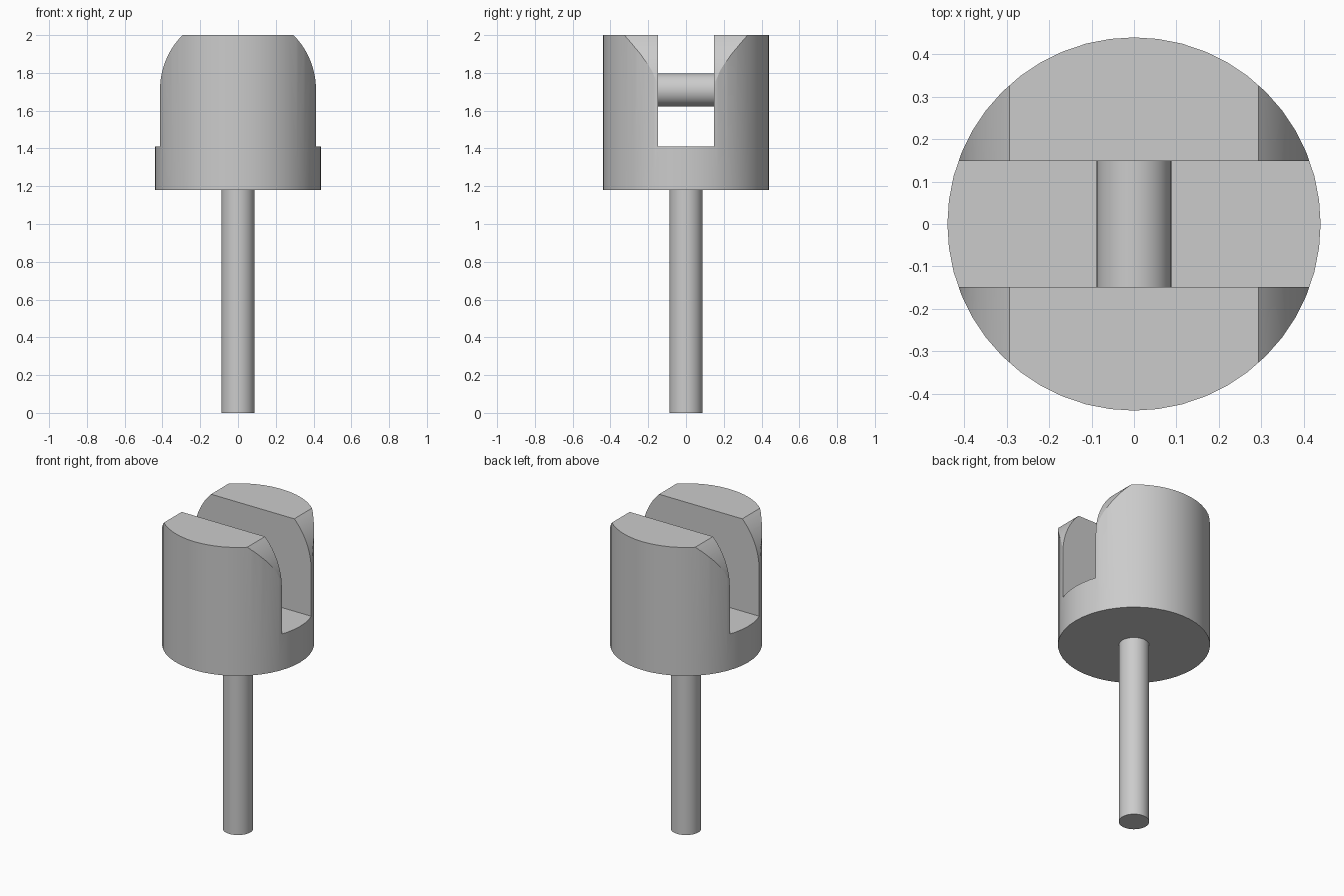
import bpy, bmesh
from math import sin, cos, radians

cube = bpy.data.objects.get("Cube")
if cube:
    bpy.data.objects.remove(cube, do_unlink=True)

HEAD_R, ROD_R = 0.44, 0.088
HEAD_Z, SLOT_Z, PIN_Z, TOP_Z = 1.18, 1.41, 1.71, 2.0
SLOT_HALF = 0.148
SHOULDER_R = 0.413

steel = bpy.data.materials.new("grey steel")
steel.use_nodes = True
grey = (0.6, 0.6, 0.6, 1)
steel.diffuse_color = grey
steel.node_tree.nodes["Principled BSDF"].inputs["Base Color"].default_value = grey


def cylinder(name, radius, length, location, rotation=(0, 0, 0), sides=48):
    bpy.ops.mesh.primitive_cylinder_add(vertices=sides, radius=radius, depth=length,
                                        location=location, rotation=rotation)
    obj = bpy.context.object
    obj.name = name
    obj.data.materials.append(steel)
    return obj


def extrude_profile(name, points, half_depth):
    """Extrude an x-z outline along y, both ways from the centre."""
    bm = bmesh.new()
    face = bm.faces.new([bm.verts.new((x, -half_depth, z)) for x, z in points])
    extruded = bmesh.ops.extrude_face_region(bm, geom=[face])["geom"]
    moved = [v for v in extruded if isinstance(v, bmesh.types.BMVert)]
    bmesh.ops.translate(bm, verts=moved, vec=(0, 2 * half_depth, 0))
    bmesh.ops.recalc_face_normals(bm, faces=bm.faces)
    mesh = bpy.data.meshes.new(name)
    bm.to_mesh(mesh)
    bm.free()
    mesh.materials.append(steel)
    obj = bpy.data.objects.new(name, mesh)
    bpy.context.collection.objects.link(obj)
    obj.hide_render = True
    return obj


def activate(obj):
    bpy.ops.object.select_all(action="DESELECT")
    obj.select_set(True)
    bpy.context.view_layer.objects.active = obj


def cut(target, cutter):
    mod = target.modifiers.new("cut", "BOOLEAN")
    mod.operation = "DIFFERENCE"
    mod.solver = "EXACT"
    mod.object = cutter
    activate(target)
    bpy.ops.object.modifier_apply(modifier=mod.name)
    bpy.data.objects.remove(cutter, do_unlink=True)


# Round head with a slot across it
head = cylinder("slotted_head", HEAD_R, TOP_Z - HEAD_Z, (0, 0, (TOP_Z + HEAD_Z) / 2))
slot = [(-1, SLOT_Z), (1, SLOT_Z), (1, 2.2), (-1, 2.2)]
cut(head, extrude_profile("slot_cutter", slot, SLOT_HALF))

# Shoulders rounded about the pin axis
for side in (-1, 1):
    arc = [(side * SHOULDER_R * cos(radians(a)), PIN_Z + SHOULDER_R * sin(radians(a)))
           for a in range(0, 55, 3)]
    outline = arc + [(side * 0.7, arc[-1][1]), (side * 0.7, PIN_Z)]
    cut(head, extrude_profile("shoulder_cutter", outline, 0.6))

# Cross pin in the slot and the long rod below
pin = cylinder("cross_pin", ROD_R, 2 * SLOT_HALF, (0, 0, PIN_Z), (radians(90), 0, 0))
rod = cylinder("rod", ROD_R, HEAD_Z, (0, 0, HEAD_Z / 2))

for part in (head, pin, rod):
    activate(part)
    bpy.ops.object.shade_smooth_by_angle(angle=radians(20))
